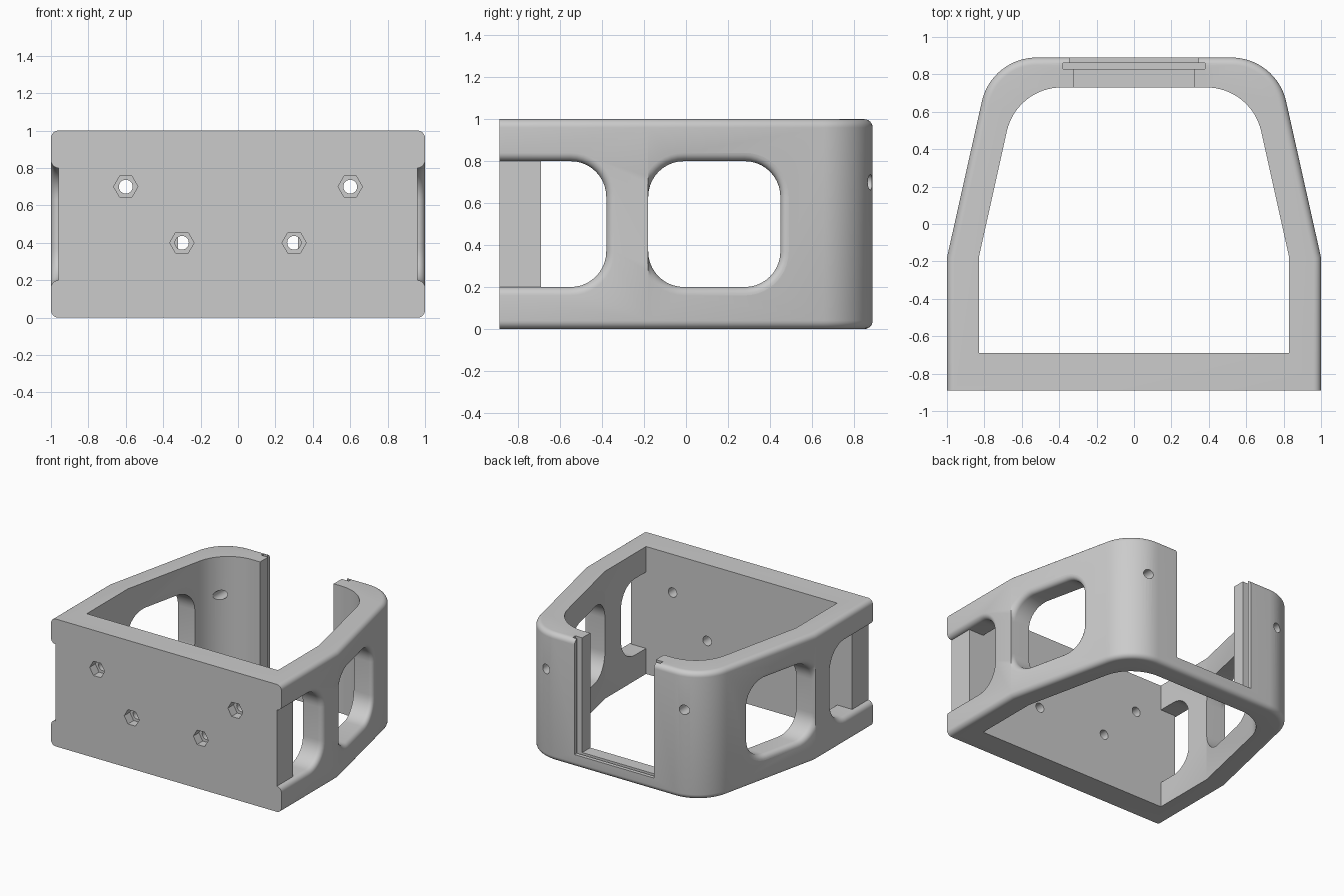
import bpy, bmesh, math
from mathutils import Vector

cube = bpy.data.objects.get("Cube")
if cube:
    bpy.data.objects.remove(cube, do_unlink=True)

FRONT, WALL, KINK, BACK = -0.89, -0.69, -0.18, 0.89
SLOPE, FILLET = 0.2235, 0.04

grey = bpy.data.materials.new("plain grey")
grey.use_nodes = True
colour = (0.6, 0.6, 0.6, 1)
grey.diffuse_color = colour
grey.node_tree.nodes["Principled BSDF"].inputs["Base Color"].default_value = colour


def finish(bm, name):
    bmesh.ops.recalc_face_normals(bm, faces=bm.faces)
    mesh = bpy.data.meshes.new(name)
    bm.to_mesh(mesh)
    bm.free()
    mesh.materials.append(grey)
    ob = bpy.data.objects.new(name, mesh)
    bpy.context.collection.objects.link(ob)
    return ob


def loft(rings, name):
    """Skin a stack of equal rings and cap both ends."""
    bm = bmesh.new()
    rows = [[bm.verts.new(p) for p in ring] for ring in rings]
    n = len(rows[0])
    for a, b in zip(rows, rows[1:]):
        for i in range(n):
            bm.faces.new((a[i], a[(i + 1) % n], b[(i + 1) % n], b[i]))
    bm.faces.new(rows[0])
    bm.faces.new(rows[-1])
    return finish(bm, name)


def arc_corner(prev, corner, after, radius, steps=16):
    """Round one corner of a flat outline."""
    c = Vector(corner)
    u, v = (Vector(prev) - c).normalized(), (Vector(after) - c).normalized()
    half = u.angle(v) / 2
    centre = c + (u + v).normalized() * radius / math.sin(half)
    start = c + u * radius / math.tan(half) - centre
    end = c + v * radius / math.tan(half) - centre
    sweep = start.angle(end)
    return [centre + (start * math.sin(sweep * (1 - k / steps))
                      + end * math.sin(sweep * k / steps)) / math.sin(sweep)
            for k in range(steps + 1)]


def plan(half, front, kink, top_x, back):
    """Tapered plan outline with two rounded back corners."""
    left = [Vector((half, front)), Vector((half, kink))]
    left += arc_corner((half, kink), (top_x, back), (0, back), 0.3)
    return left + [Vector((-p.x, p.y)) for p in reversed(left)]


def prism(outline, z0, z1, name):
    return loft([[(p.x, p.y, z) for p in outline] for z in (z0, z1)], name)


def box(x0, x1, y0, y1, z0, z1, name):
    pts = [Vector(p) for p in ((x0, y0), (x1, y0), (x1, y1), (x0, y1))]
    return prism(pts, z0, z1, name)


def rod(x, z, radius, y0, y1, sides, name):
    ring = [(x + radius * math.cos(math.tau * k / sides),
             z + radius * math.sin(math.tau * k / sides)) for k in range(sides)]
    return loft([[(a, y, b) for a, b in ring] for y in (y0, y1)], name)


def cut(target, cutter):
    cutter.hide_render = True
    mod = target.modifiers.new("cut", 'BOOLEAN')
    mod.operation, mod.solver, mod.object = 'DIFFERENCE', 'EXACT', cutter
    bpy.context.view_layer.objects.active = target
    bpy.ops.object.modifier_apply(modifier=mod.name)
    bpy.data.objects.remove(cutter, do_unlink=True)


def window(side, y0, y1, round_front, depth, flare, low=-2):
    """Side opening whose outer rim is rounded to follow the wall."""
    def ring(grow, inset):
        a, b, c, d = y0 - grow, y1 + grow, 0.2 - grow, 0.8 + grow
        corners = [(a, c), (b, c), (b, d), (a, d)]
        pts = []
        for i, p in enumerate(corners):
            if i in (1, 2) or round_front:
                pts += arc_corner(corners[i - 1], p, corners[(i + 1) % 4],
                                  0.17 + grow, 10)
            else:
                pts.append(Vector(p))
        out = []
        for p in pts:
            y = max(p.x, low)
            out.append((side * (1 - SLOPE * max(0, y - KINK) - inset), y, p.y))
        return out

    rings = [ring(flare, -0.1)]
    if flare:
        for k in range(7):
            t = math.pi / 2 * k / 6
            rings.append(ring(flare * (1 - math.sin(t)), flare * (1 - math.cos(t))))
    if depth > flare:
        rings.append(ring(0, depth))
    return loft(rings, "window_cutter")


# Outer shell, with rounded rims on the sides and back
shell = prism(plan(1, FRONT, KINK, 1 - SLOPE * (BACK - KINK), BACK), 0, 1, "housing_frame")
bm = bmesh.new()
bm.from_mesh(shell.data)
rims = [e for e in bm.edges
        if abs(e.verts[0].co.z - e.verts[1].co.z) < 1e-4
        and max(v.co.y for v in e.verts) > FRONT + 0.01]
bmesh.ops.bevel(bm, geom=rims, offset=FILLET, segments=6, profile=0.5, affect='EDGES')
bm.to_mesh(shell.data)
bm.free()

# Hollow middle
cut(shell, prism(plan(0.83, WALL, KINK, 0.628, 0.73), -0.2, 1.2, "cavity_cutter"))

# Side windows: front recess, front opening and rear opening
for side in (1, -1):
    cut(shell, window(side, -1.2, -0.38, False, FILLET, FILLET))
    cut(shell, window(side, WALL, -0.38, False, 0.3, 0))
    cut(shell, window(side, KINK, 0.45, True, 0.35, FILLET, KINK))

# Rear doorway with a slot for a sliding cover
cut(shell, box(-0.32, 0.32, 0.6, 0.85, 0.1, 1.2, "doorway_cutter"))
cut(shell, box(-0.345, 0.345, 0.845, 1.0, 0.1, 1.2, "lip_cutter"))
cut(shell, box(-0.38, 0.38, 0.83, 0.86, 0.08, 1.2, "slot_cutter"))

# Screw holes with hexagonal nut pockets, and rear access holes
for x, z in ((0.6, 0.7), (0.3, 0.4)):
    for side in (1, -1):
        cut(shell, rod(side * x, z, 0.037, -1, -0.6, 24, "hole_cutter"))
        cut(shell, rod(side * x, z, 0.065, -1, FRONT + 0.07, 6, "nut_cutter"))
for side in (1, -1):
    cut(shell, rod(side * 0.6, 0.7, 0.037, 0.4, 1, 24, "access_cutter"))

# Smooth curves, crisp edges
bpy.ops.object.select_all(action='DESELECT')
shell.select_set(True)
bpy.context.view_layer.objects.active = shell
bpy.ops.object.shade_smooth_by_angle(angle=math.radians(30))
